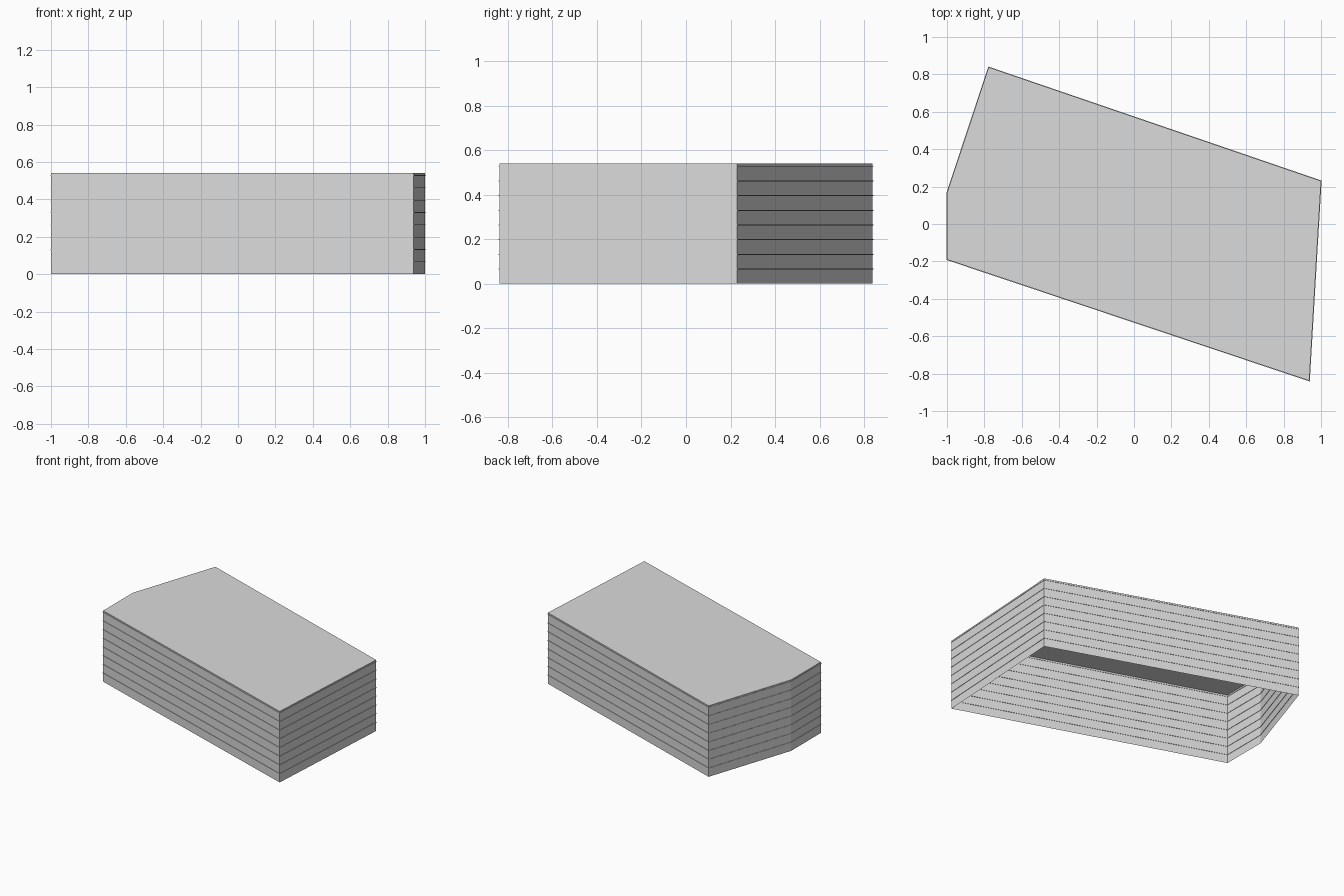
import bpy, bmesh
from mathutils import Vector

cube = bpy.data.objects.get("Cube")
if cube:
    bpy.data.objects.remove(cube, do_unlink=True)

HEIGHT = 0.54
STOREY = 0.066
FOOTPRINT = [Vector(p) for p in
             ((-1, -0.19), (0.937, -0.838), (1, 0.23), (-0.777, 0.838), (-1, 0.165))]

# One grey for the whole shell
grey = bpy.data.materials.new("light grey")
grey.use_nodes = True
grey.diffuse_color = (0.71, 0.71, 0.71, 1)
grey.node_tree.nodes["Principled BSDF"].inputs["Base Color"].default_value = grey.diffuse_color


def finish(bm, name):
    mesh = bpy.data.meshes.new(name)
    bm.to_mesh(mesh)
    bm.free()
    mesh.materials.append(grey)
    obj = bpy.data.objects.new(name, mesh)
    bpy.context.scene.collection.objects.link(obj)


def outline(offset):
    """Footprint moved outward by offset with mitred corners."""
    count = len(FOOTPRINT)
    points = []
    for i, p in enumerate(FOOTPRINT):
        a = (p - FOOTPRINT[i - 1]).normalized()
        b = (FOOTPRINT[(i + 1) % count] - p).normalized()
        n1, n2 = Vector((a.y, -a.x)), Vector((b.y, -b.x))
        points.append(p + (n1 + n2) * offset / (1 + n1.dot(n2)))
    return points


def ring(bm, points, z):
    return [bm.verts.new((p.x, p.y, z)) for p in points]


def bridge(bm, low, high):
    for i in range(len(low)):
        j = (i + 1) % len(low)
        bm.faces.new((low[i], low[j], high[j], high[i]))


# Outer walls, open at the bottom
bm = bmesh.new()
bridge(bm, ring(bm, FOOTPRINT, 0), ring(bm, FOOTPRINT, HEIGHT))
finish(bm, "walls")

# Flat roof
bm = bmesh.new()
bm.faces.new(ring(bm, FOOTPRINT, HEIGHT))
finish(bm, "roof")

# Thin storey ledges on both sides of the walls
bm = bmesh.new()
outer, inner = outline(0.003), outline(-0.003)
for storey in range(1, 9):
    z = storey * STOREY
    rings = [ring(bm, pts, z + dz) for pts, dz in
             ((outer, -0.002), (outer, 0.002), (inner, 0.002), (inner, -0.002))]
    for k in range(4):
        bridge(bm, rings[k], rings[(k + 1) % 4])
finish(bm, "storey_ledges")
